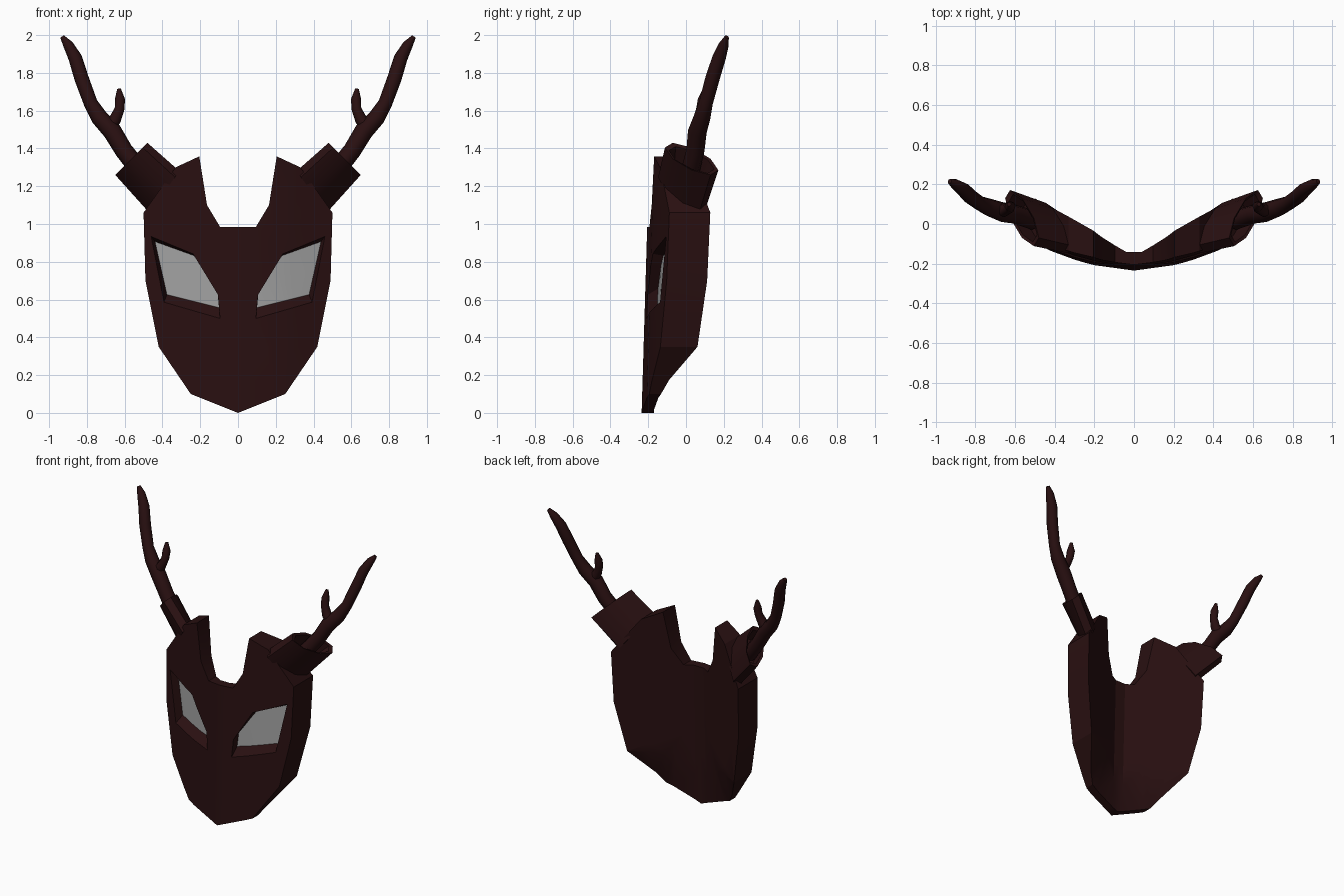
import bpy, bmesh, math
from mathutils import Vector

if "Cube" in bpy.data.objects:
    bpy.data.objects.remove(bpy.data.objects["Cube"])


def material(name, rgb):
    m = bpy.data.materials.new(name)
    m.use_nodes = True
    m.diffuse_color = (*rgb, 1)
    m.node_tree.nodes["Principled BSDF"].inputs["Base Color"].default_value = (*rgb, 1)
    return m


BROWN = material("dark red brown", (0.022, 0.005, 0.0055))
GREY = material("eye grey", (0.35, 0.35, 0.35))


def finish(bm, name, mats, angle):
    bmesh.ops.recalc_face_normals(bm, faces=bm.faces)
    me = bpy.data.meshes.new(name)
    bm.to_mesh(me)
    bm.free()
    ob = bpy.data.objects.new(name, me)
    bpy.context.collection.objects.link(ob)
    for m in mats:
        me.materials.append(m)
    ob.modifiers.new("mirror", 'MIRROR')
    bpy.ops.object.select_all(action='DESELECT')
    ob.select_set(True)
    bpy.context.view_layer.objects.active = ob
    bpy.ops.object.shade_smooth_by_angle(angle=math.radians(angle))
    return ob


def interp(x, pts):
    for (a, fa), (b, fb) in zip(pts, pts[1:]):
        if x <= b:
            return fa + (fb - fa) * (x - a) / (b - a)
    return pts[-1][1]


def front_y(x, z):
    return 0.03 * z + interp(x, [(0, -.235), (.2, -.21), (.3, -.185), (.5, -.12)])


def back_y(x, z):
    return 0.03 * z - .17 + .58 * max(x - .04, 0) * min(z / .35, 1)


# Mask: half outline with the eye as a separate face, thickened into a shell
OUTLINE = [(0, 0), (.25, .1), (.42, .35), (.49, .7), (.5, 1.06), (.33, 1.3),
           (.205, 1.358), (.164, 1.1), (.095, .985), (0, .985)]
EYE = [(.095, .5), (.392, .586), (.46, .934), (.238, .842), (.106, .625)]

bm = bmesh.new()
loops = []
for pts in (OUTLINE, EYE):
    vs = [bm.verts.new((x, 0, z)) for x, z in pts]
    loops.append(vs)
    for a, b in zip(vs, vs[1:] + vs[:1]):
        bm.edges.new((a, b))
bmesh.ops.triangle_fill(bm, edges=bm.edges[:], use_beauty=True, normal=(0, -1, 0))
inside = set(loops[1])
for f in [f for f in bm.faces if set(f.verts) <= inside]:
    bm.faces.remove(f)
bm.faces.new(loops[1]).material_index = 1
for co, no in (((.04, 0, 0), (1, 0, 0)), ((.2, 0, 0), (1, 0, 0)),
               ((.3, 0, 0), (1, 0, 0)), ((0, 0, .35), (0, 0, 1))):
    bmesh.ops.bisect_plane(bm, geom=bm.verts[:] + bm.edges[:] + bm.faces[:],
                           plane_co=co, plane_no=no)

front_verts = bm.verts[:]
front_eye = [f for f in bm.faces if f.material_index]
res = bmesh.ops.extrude_face_region(bm, geom=bm.faces[:], use_keep_orig=True)["geom"]
for v in front_verts:
    v.co.y = front_y(v.co.x, v.co.z)
for g in res:
    if isinstance(g, bmesh.types.BMVert):
        g.co.y = back_y(g.co.x, g.co.z)
for f in bm.faces:
    f.material_index = 0
bmesh.ops.delete(bm, geom=[f for f in bm.faces if all(v.co.x < 1e-4 for v in f.verts)],
                 context='FACES')

# Recessed eyes with sloping walls
eye = bmesh.ops.extrude_face_region(bm, geom=front_eye)["geom"]
for g in eye:
    if isinstance(g, bmesh.types.BMVert):
        x, y, z = g.co
        g.co = (.1 + (x - .095) * .93, y + .055, .557 + (z - .5) * .806)
    elif isinstance(g, bmesh.types.BMFace):
        g.material_index = 1
bmesh.ops.delete(bm, geom=[f for f in front_eye if f.is_valid], context='FACES')
finish(bm, "mask", [BROWN, GREY], 25)


def loft(bm, rings, sides):
    """Skin a row of elliptical rings given as centre and two half axes."""
    rows = []
    for c, u, v in rings:
        angles = [2 * math.pi * i / sides for i in range(sides)]
        rows.append([bm.verts.new(Vector(c) + Vector(u) * math.cos(a) + Vector(v) * math.sin(a))
                     for a in angles])
    for r, s in zip(rows, rows[1:]):
        for i in range(sides):
            j = (i + 1) % sides
            bm.faces.new((r[i], r[j], s[j], s[i]))
    bm.faces.new(rows[0])
    bm.faces.new(rows[-1])


# Hollow antler sockets
bm = bmesh.new()
loft(bm, [((.39, -.02, 1.17), (.08, .09, -.11), (0, -.09, 0)),
          ((.565, .03, 1.345), (.085, .1, -.085), (0, -.1, 0)),
          ((.56, .03, 1.34), (.07, .085, -.07), (0, -.085, 0)),
          ((.5, .01, 1.27), (.06, .07, -.06), (0, -.07, 0))], 8)
finish(bm, "antler_sockets", [BROWN], 30)


def branch(bm, path):
    pts = [Vector(p[:3]) for p in path]
    rings = []
    for i, p in enumerate(pts):
        t = (pts[min(i + 1, len(pts) - 1)] - pts[max(i - 1, 0)]).normalized()
        u = t.cross(Vector((0, 1, 0))).normalized()
        r = path[i][3]
        rings.append((p, u * r, t.cross(u) * r))
    loft(bm, rings, 8)


# Antlers: main beam and one tine
bm = bmesh.new()
branch(bm, [(.51, .02, 1.27, .05), (.605, .05, 1.39, .048), (.665, .06, 1.49, .05),
            (.735, .085, 1.565, .045), (.78, .105, 1.64, .037), (.828, .14, 1.77, .038),
            (.862, .175, 1.88, .036), (.9, .2, 1.95, .027), (.93, .215, 1.99, .012)])
branch(bm, [(.69, .07, 1.5, .035), (.65, .07, 1.555, .032), (.627, .08, 1.61, .026),
            (.625, .09, 1.66, .027), (.63, .1, 1.715, .01)])
finish(bm, "antlers", [BROWN], 50)
